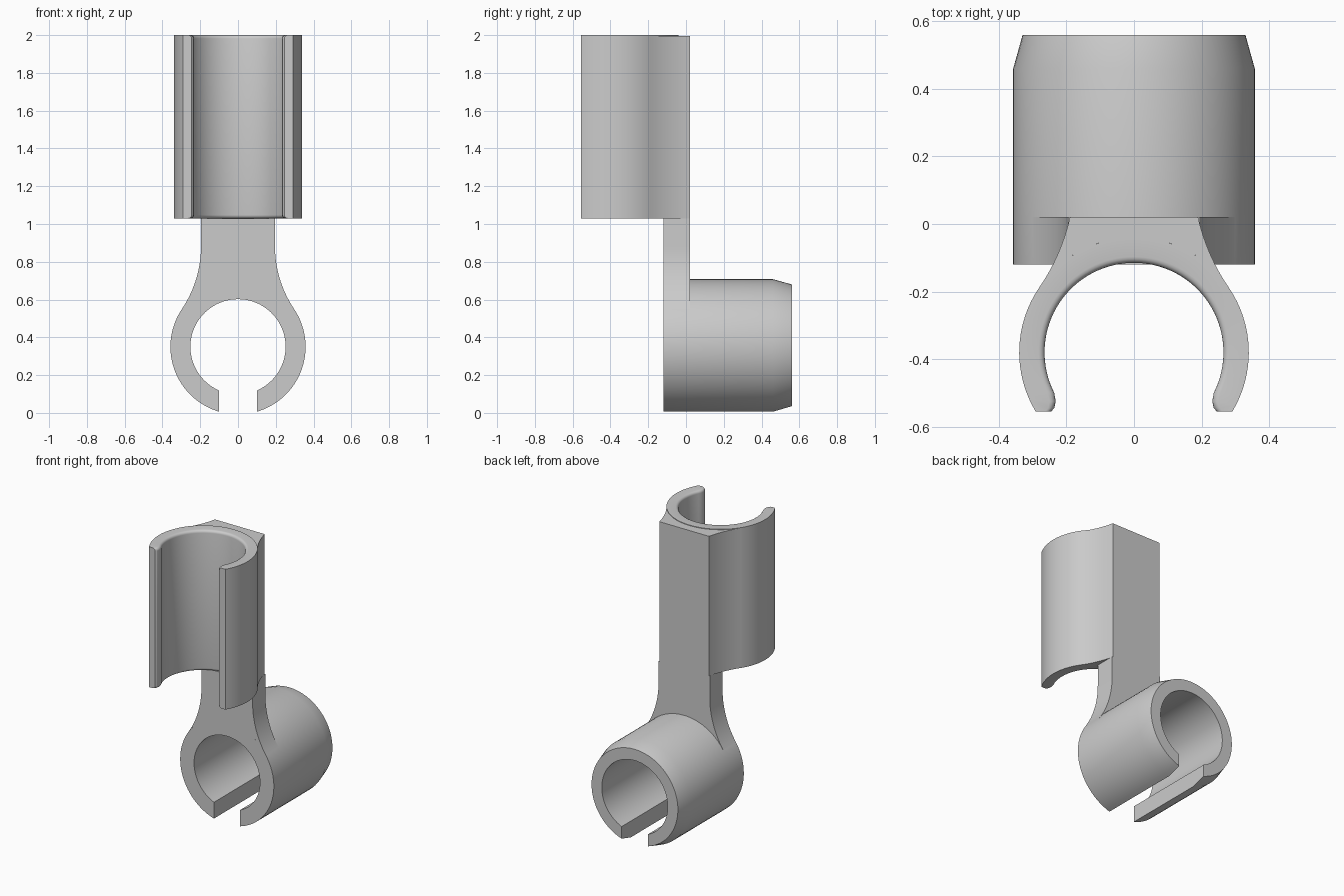
import bpy, bmesh
from math import sin, cos, asin, acos, pi, sqrt, radians

cube = bpy.data.objects.get("Cube")
if cube:
    bpy.data.objects.remove(cube, do_unlink=True)

grey = bpy.data.materials.new("plain grey")
grey.use_nodes = True
grey.diffuse_color = (0.6, 0.6, 0.6, 1)
grey.node_tree.nodes["Principled BSDF"].inputs["Base Color"].default_value = (0.6, 0.6, 0.6, 1)

STEPS = 72


def finish(name, bm):
    bmesh.ops.recalc_face_normals(bm, faces=bm.faces)
    mesh = bpy.data.meshes.new(name)
    bm.to_mesh(mesh)
    bm.free()
    obj = bpy.data.objects.new(name, mesh)
    bpy.context.collection.objects.link(obj)
    mesh.materials.append(grey)
    bpy.ops.object.select_all(action='DESELECT')
    obj.select_set(True)
    bpy.context.view_layer.objects.active = obj
    bpy.ops.object.shade_smooth_by_angle(angle=radians(30))


def arc(r, end, n):
    """Arc symmetric about the +v axis, from -end to +end."""
    return [(r * sin(t), r * cos(t)) for t in (-end + 2 * end * i / n for i in range(n + 1))]


def open_ring(name, stations, place):
    """Loft C-shaped sections; each station is (w, inner points, outer points)."""
    bm = bmesh.new()
    rows = [[[bm.verts.new(place(u, v, w)) for u, v in side] for side in (inner, outer)]
            for w, inner, outer in stations]
    n = len(rows[0][0])
    for a, b in zip(rows, rows[1:]):
        for side in (0, 1):
            for i in range(n - 1):
                bm.faces.new((a[side][i], a[side][i + 1], b[side][i + 1], b[side][i]))
        for i in (0, n - 1):
            bm.faces.new((a[0][i], a[1][i], b[1][i], b[0][i]))
    for inner, outer in (rows[0], rows[-1]):
        for i in range(n - 1):
            bm.faces.new((inner[i], inner[i + 1], outer[i + 1], outer[i]))
    finish(name, bm)


def flared_web(name, r, end, flare, top, w0, w1, place):
    """Prism that sits on a ring and narrows upward through concave fillets."""
    cu, cv = (r + flare) * sin(end), (r + flare) * cos(end)
    v0, v1 = r * cos(end), min(top, cv)
    side = []
    for i in range(1, 17):
        v = v0 + (v1 - v0) * i / 16
        side.append((cu - sqrt(flare ** 2 - (v - cv) ** 2), v))
    if top > v1:
        side.append((side[-1][0], top))
    profile = arc(r, end, 24) + side + [(-u, v) for u, v in reversed(side)]
    bm = bmesh.new()
    low, high = ([bm.verts.new(place(u, v, w)) for u, v in profile] for w in (w0, w1))
    bm.faces.new(low)
    bm.faces.new(high)
    for i in range(len(low)):
        j = (i + 1) % len(low)
        bm.faces.new((low[i], low[j], high[j], high[i]))
    finish(name, bm)


def lying(u, v, w):
    return (u, w, 0.35 + v)


def upright(u, v, w):
    return (u, v - 0.38, w)


# Horizontal barrel with a parallel-sided slot and a tapered rear end
def barrel_arc(r):
    return arc(r, pi - asin(0.1 / r), STEPS)


open_ring("lower_barrel",
          [(y, barrel_arc(0.252), barrel_arc(r))
           for y, r in ((-0.12, 0.358), (0.46, 0.358), (0.56, 0.33))], lying)

# Neck plate rising from the barrel
flared_web("neck_plate", 0.358, 0.98, 0.6, 0.68, -0.12, 0.02, lying)


# Upright clip with rounded lips and softened inner rims
def clip_inner(d):
    r = 0.265 + d
    lip = [(0.232 + d, -0.145), (0.236 + d, -0.165), (0.245 + d, -0.175)]
    curve = arc(r, pi - acos(0.12 / r), STEPS - 6)
    return [(-u, v) for u, v in reversed(lip)] + curve + lip


clip_outer = arc(0.34, pi - acos(0.175 / 0.34), STEPS)
rim = 0.018
rounding = [(rim * (1 - cos(a)), rim * (1 - sin(a))) for a in (pi / 2 * i / 4 for i in range(5))]
levels = [(1.03 + h, d) for d, h in reversed(rounding)] + [(2.0 - h, d) for d, h in rounding]
open_ring("upper_clip", [(z, clip_inner(d), clip_outer) for z, d in levels], upright)

# Solid spine behind the clip
flared_web("clip_spine", 0.34, 0.97, 0.6, 0.40, 1.03, 1.996, upright)
